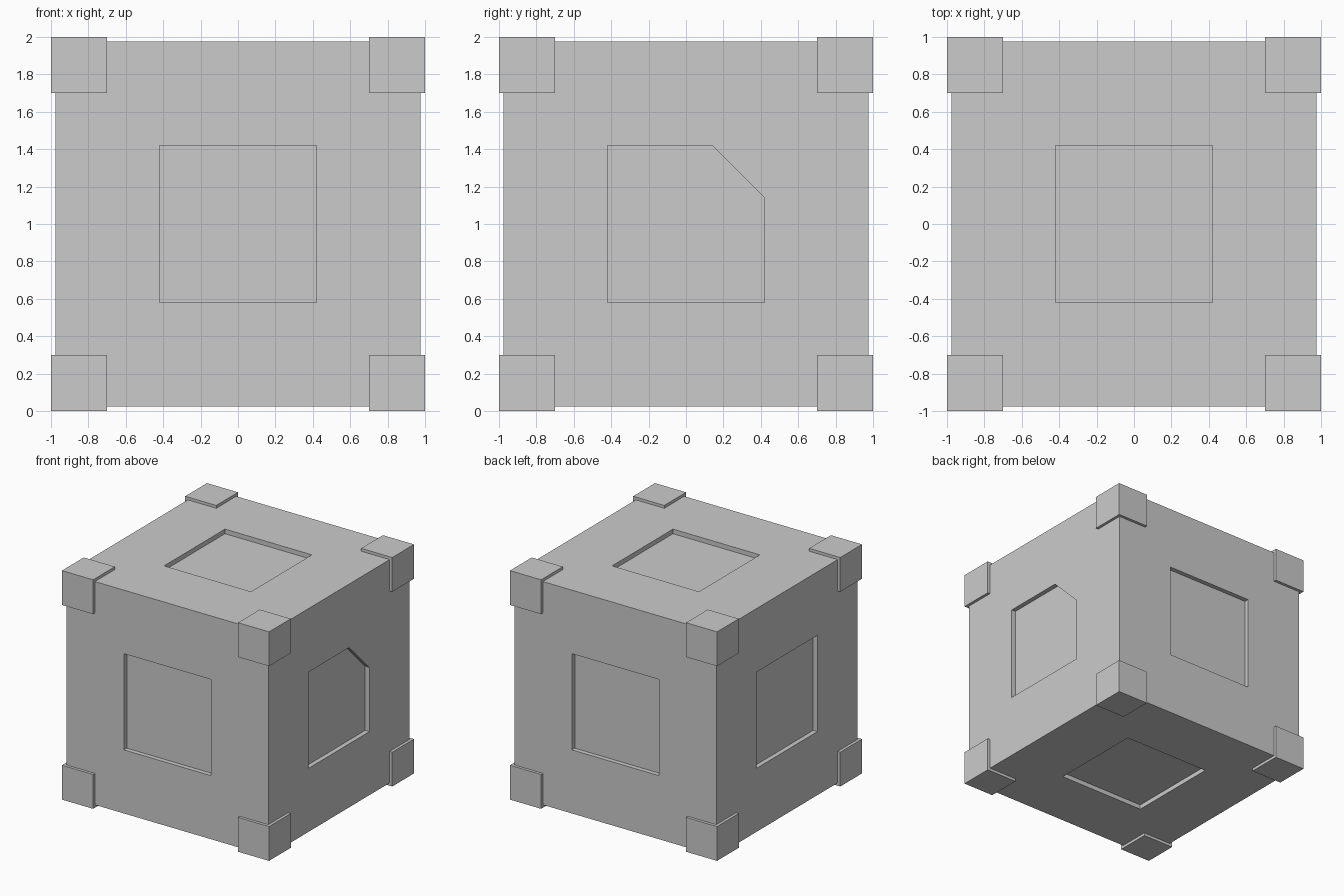
import bpy, bmesh
from mathutils import Vector
from itertools import product

if "Cube" in bpy.data.objects:
    bpy.data.objects.remove(bpy.data.objects["Cube"])

CENTRE = Vector((0, 0, 1))
BODY, CORNER, PANEL, DEPTH = 0.975, 0.3, 0.42, 0.04


def new_object(name, bm):
    bmesh.ops.recalc_face_normals(bm, faces=bm.faces[:])
    mesh = bpy.data.meshes.new(name)
    bm.to_mesh(mesh)
    bm.free()
    obj = bpy.data.objects.new(name, mesh)
    bpy.context.collection.objects.link(obj)
    return obj


def cube(name, size, centre):
    bm = bmesh.new()
    bmesh.ops.create_cube(bm, size=size)
    bmesh.ops.translate(bm, verts=bm.verts, vec=centre)
    return new_object(name, bm)


def add_prism(bm, profile, normal, up):
    """Extrude a face profile from the recess floor out past the body surface."""
    n, v = Vector(normal), Vector(up)
    u = v.cross(n)
    face = bm.faces.new([bm.verts.new(CENTRE + n * (BODY - DEPTH) + u * a + v * b)
                         for a, b in profile])
    out = bmesh.ops.extrude_face_region(bm, geom=[face], use_keep_orig=True)
    verts = [e for e in out["geom"] if isinstance(e, bmesh.types.BMVert)]
    bmesh.ops.translate(bm, verts=verts, vec=n * (DEPTH + 0.1))


# main block
body = cube("body", 2 * BODY, CENTRE)

# one shallow panel recess per face; the right one has a cut corner
p = PANEL
square = [(-p, -p), (p, -p), (p, p), (-p, p)]
clipped = [(-p, -p), (p, -p), (p, 0.14), (0.14, p), (-p, p)]
Y, Z = (0, 1, 0), (0, 0, 1)
bm = bmesh.new()
add_prism(bm, clipped, (1, 0, 0), Z)
for normal, up in (((-1, 0, 0), Z), ((0, 1, 0), Z), ((0, -1, 0), Z),
                   ((0, 0, 1), Y), ((0, 0, -1), Y)):
    add_prism(bm, square, normal, up)
cutter = new_object("panel_cutter", bm)
cutter.hide_render = True
cutter.hide_viewport = True
mod = body.modifiers.new("panel_recesses", "BOOLEAN")
mod.operation = "DIFFERENCE"
mod.solver = "EXACT"
mod.object = cutter

# raised corner blocks
for sx, sy, sz in product((-1, 1), repeat=3):
    name = "corner_%s_%s_%s" % ("bottom" if sz < 0 else "top",
                                "front" if sy < 0 else "back",
                                "left" if sx < 0 else "right")
    cube(name, CORNER, CENTRE + Vector((sx, sy, sz)) * (1 - CORNER / 2))
